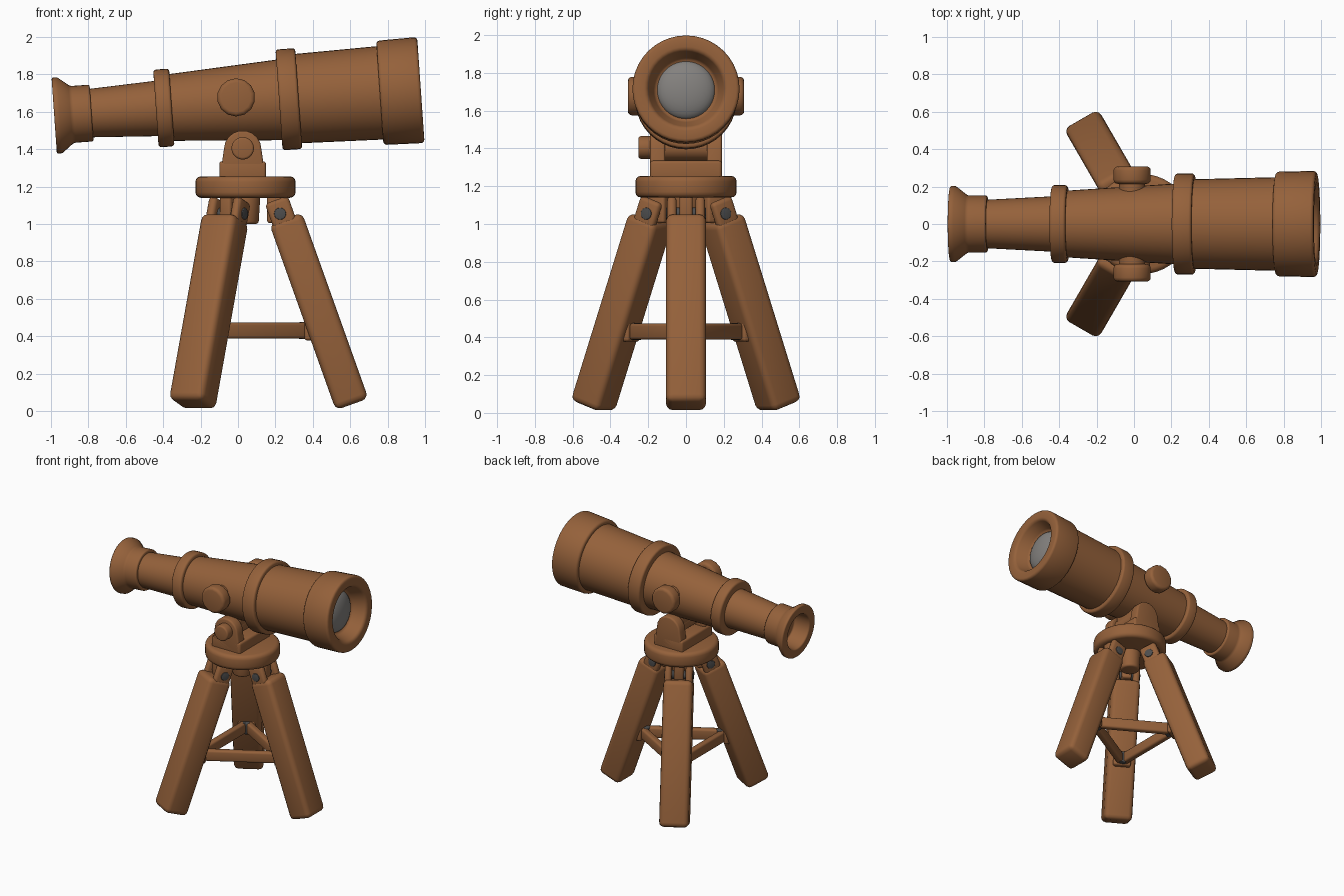
import bpy, bmesh
from math import radians, pi, atan, cos, sin
from mathutils import Matrix, Vector

if "Cube" in bpy.data.objects:
    bpy.data.objects.remove(bpy.data.objects["Cube"], do_unlink=True)


def material(name, rgb):
    m = bpy.data.materials.new(name)
    m.use_nodes = True
    m.diffuse_color = (*rgb, 1)
    m.node_tree.nodes["Principled BSDF"].inputs["Base Color"].default_value = (*rgb, 1)
    return m


BROWN = material("warm brown", (0.30, 0.12, 0.043))
GLASS = material("lens grey", (0.23, 0.22, 0.21))
METAL = material("dark metal", (0.075, 0.075, 0.075))

T = Matrix.Translation


def finish(name, bm, matrix, mat, bevel, segments=3):
    """Round the hard edges, smooth the mesh and make the object."""
    bmesh.ops.recalc_face_normals(bm, faces=bm.faces)
    if bevel:
        hard = [e for e in bm.edges if e.calc_face_angle(0) > radians(35)]
        bmesh.ops.bevel(bm, geom=hard, offset=bevel, segments=segments,
                        affect="EDGES", profile=0.5, clamp_overlap=True)
    me = bpy.data.meshes.new(name)
    bm.to_mesh(me)
    bm.free()
    me.materials.append(mat)
    me.shade_smooth()
    me.set_sharp_from_angle(angle=radians(40))
    ob = bpy.data.objects.new(name, me)
    ob.matrix_world = matrix
    bpy.context.collection.objects.link(ob)
    return ob


def box(name, size, matrix, mat=BROWN, bevel=0.015):
    bm = bmesh.new()
    bmesh.ops.create_cube(bm, size=1)
    bmesh.ops.scale(bm, vec=size, verts=bm.verts)
    return finish(name, bm, matrix, mat, bevel)


def lathe(name, profile, matrix, mat=BROWN, bevel=0.015, steps=40):
    """Spin (along, radius) points around the local x axis."""
    bm = bmesh.new()
    verts = [bm.verts.new((a, 0, r)) for a, r in profile]
    edges = [bm.edges.new(pair) for pair in zip(verts, verts[1:])]
    bmesh.ops.spin(bm, geom=verts + edges, cent=(0, 0, 0), axis=(1, 0, 0),
                   angle=2 * pi, steps=steps, use_duplicate=False)
    bmesh.ops.remove_doubles(bm, verts=bm.verts, dist=1e-4)
    return finish(name, bm, matrix, mat, bevel)


def drum(name, start, end, r1, r2, matrix, mat=BROWN, bevel=0.015, steps=40):
    return lathe(name, [(start, 0), (start, r1), (end, r2), (end, 0)],
                 matrix, mat, bevel, steps)


# Telescope barrel, tilted slightly upward
tube = T((0, 0, 1.648)) @ Matrix.Rotation(-atan(0.07), 4, "Y")
lathe("eyepiece", [(-0.86, 0), (-0.86, 0.125), (-0.985, 0.135), (-0.985, 0.205),
                   (-0.955, 0.203), (-0.89, 0.152), (-0.785, 0.152), (-0.785, 0)],
      tube, bevel=0.01)
drum("small_tube", -0.82, -0.40, 0.128, 0.15, tube, bevel=0)
drum("small_ring", -0.44, -0.355, 0.208, 0.208, tube)
drum("middle_tube", -0.40, 0.27, 0.176, 0.219, tube, bevel=0)
drum("large_ring", 0.22, 0.325, 0.27, 0.27, tube)
drum("large_tube", 0.27, 0.80, 0.238, 0.251, tube, bevel=0)
lathe("lens_hood", [(0.76, 0), (0.76, 0.279), (0.98, 0.284), (0.98, 0.205),
                    (0.87, 0.165), (0.87, 0)], tube, bevel=0.018)
dome = [(0.86 + 0.06 * cos(i * pi / 16), 0.155 * sin(i * pi / 16)) for i in range(9)]
lathe("lens", dome, tube, GLASS, bevel=0)

# Side adjustment knobs on short stems
for side, label in ((1, "left"), (-1, "right")):
    m = T((-0.01, 0, 1.677)) @ Matrix.Rotation(side * pi / 2, 4, "Z")
    drum(f"{label}_knob", 0.215, 0.308, 0.102, 0.102, m, bevel=0.022, steps=14)
    drum(f"{label}_knob_stem", 0.15, 0.23, 0.07, 0.07, m, bevel=0)

# Yoke that carries the barrel
CX = 0.035
box("yoke_base", (0.25, 0.38, 0.11), T((CX - 0.01, 0, 1.28)))
for side, label in ((1, "left"), (-1, "right")):
    bm = bmesh.new()
    outline = [(-0.125, 1.23), (0.125, 1.23)]
    outline += [(0.1 * cos(radians(a)), 1.4 + 0.1 * sin(radians(a)))
                for a in range(0, 181, 20)]
    face = bm.faces.new([bm.verts.new((x, 0, z)) for x, z in outline])
    grown = bmesh.ops.extrude_face_region(bm, geom=[face])["geom"]
    bmesh.ops.translate(bm, vec=(0, side * 0.08, 0),
                        verts=[v for v in grown if isinstance(v, bmesh.types.BMVert)])
    finish(f"{label}_yoke_cheek", bm, T((CX - 0.01, side * 0.11, 0)), BROWN, 0.012)
across = T((0.025, 0, 1.405)) @ Matrix.Rotation(-pi / 2, 4, "Z")
drum("yoke_axle", -0.12, 0.12, 0.068, 0.068, across, bevel=0)
drum("yoke_bolt", 0.17, 0.252, 0.06, 0.06, across, bevel=0.012)
box("barrel_lug", (0.13, 0.2, 0.12), T((0.025, 0, 1.46)))

# Round head plate and the hub beneath it
upright = T((CX + 0.005, 0, 0)) @ Matrix.Rotation(-pi / 2, 4, "Y")
drum("head_plate", 1.14, 1.255, 0.268, 0.268, upright, bevel=0.03)
drum("head_hub", 1.0, 1.16, 0.07, 0.08, upright)

# Tripod legs with forked hinges
top, foot = Vector((0.215, 0, 1.03)), Vector((0.57, 0, 0.036))
lean = Matrix.Rotation(-atan((foot.x - top.x) / (top.z - foot.z)), 4, "Y")
BRACE_R, BRACE_Z = 0.345, 0.43
for i, label in enumerate(("left", "back", "front")):
    spin = T((0.04, 0, 0)) @ Matrix.Rotation(i * 2 * pi / 3, 4, "Z")
    box(f"{label}_leg", (0.185, 0.212, (top - foot).length),
        spin @ T((top + foot) / 2) @ lean, bevel=0.035)
    for side in (-1, 1):
        box(f"{label}_hinge_prong", (0.13, 0.05, 0.19),
            spin @ T((0.197, side * 0.075, 1.04)) @ lean, bevel=0.022)
    box(f"{label}_hinge_tongue", (0.11, 0.07, 0.15), spin @ T((0.17, 0, 1.08)))
    drum(f"{label}_hinge_pin", -0.106, 0.106, 0.032, 0.032,
         spin @ T((0.185, 0, 1.055)) @ Matrix.Rotation(pi / 2, 4, "Z"),
         METAL, bevel=0.004, steps=16)
    # Triangular brace between the legs
    box(f"{label}_brace_socket", (0.06, 0.13, 0.105), spin @ T((BRACE_R, 0, BRACE_Z)))
    box(f"{label}_brace_clip", (0.05, 0.05, 0.09),
        spin @ T((BRACE_R - 0.035, 0, BRACE_Z)), METAL, bevel=0.006)
    box(f"{label}_brace_bar", (0.05, BRACE_R * 3 ** 0.5 - 0.03, 0.085),
        spin @ Matrix.Rotation(pi / 3, 4, "Z") @ T((BRACE_R / 2, 0, BRACE_Z)))
